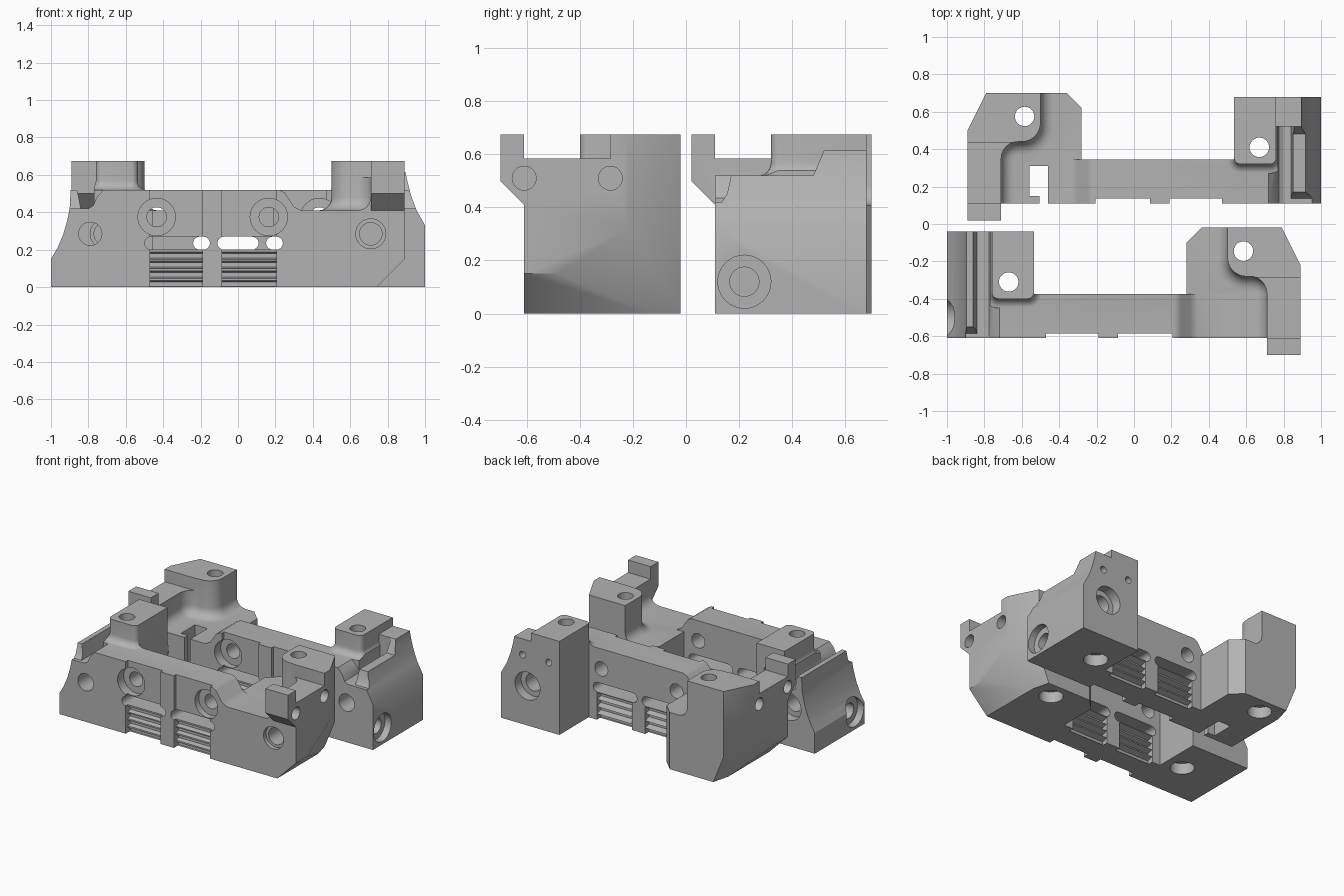
import bpy, bmesh
from math import sin, cos, pi, radians
from mathutils import Matrix, Vector

if "Cube" in bpy.data.objects:
    bpy.data.objects.remove(bpy.data.objects["Cube"])

steel = bpy.data.materials.new("plain_grey")
steel.use_nodes = True
grey = (0.45, 0.45, 0.45, 1)
steel.diffuse_color = grey
steel.node_tree.nodes["Principled BSDF"].inputs["Base Color"].default_value = grey


def to_object(bm, name="piece"):
    bmesh.ops.recalc_face_normals(bm, faces=bm.faces)
    me = bpy.data.meshes.new(name)
    bm.to_mesh(me)
    bm.free()
    ob = bpy.data.objects.new(name, me)
    bpy.context.scene.collection.objects.link(ob)
    return ob


def loft(rings):
    """Closed solid through rings that all have the same point count."""
    bm = bmesh.new()
    loops = [[bm.verts.new(p) for p in ring] for ring in rings]
    n = len(loops[0])
    for a, b in zip(loops, loops[1:]):
        for i in range(n):
            j = (i + 1) % n
            bm.faces.new((a[i], a[j], b[j], b[i]))
    bm.faces.new(loops[0])
    bm.faces.new(loops[-1])
    return to_object(bm)


def prism(outline, axis, lo, hi):
    place = {"x": lambda u, v, w: (w, u, v),
             "y": lambda u, v, w: (u, w, v),
             "z": lambda u, v, w: (u, v, w)}[axis]
    return loft([[place(u, v, w) for u, v in outline] for w in (lo, hi)])


def box(x0, x1, y0, y1, z0, z1):
    return prism([(x0, y0), (x1, y0), (x1, y1), (x0, y1)], "z", z0, z1)


def arc(u, v, r, start, end, n=8):
    return [(u + r * cos(radians(start + (end - start) * i / n)),
             v + r * sin(radians(start + (end - start) * i / n))) for i in range(n + 1)]


def cyl(axis, u, v, r, lo, hi):
    return prism(arc(u, v, r, 0, 360, 32)[:-1], axis, lo, hi)


def offset(outline, d):
    """Grow a counter-clockwise outline outward by d."""
    pts = [Vector(p) for p in outline]
    out = []
    for i, p in enumerate(pts):
        e, f = (p - pts[i - 1]).normalized(), (pts[(i + 1) % len(pts)] - p).normalized()
        n, m = Vector((e.y, -e.x)), Vector((f.y, -f.x))
        out.append(p + (n + m) * d / (1 + n.dot(m)))
    return out


def flared(outline, z0, floor, z1, r):
    """Upright wall with a rounded foot where it meets the floor."""
    levels = [(z0, r)]
    for i in range(7):
        a = i / 6 * pi / 2
        levels.append((floor + r * (1 - cos(a)), r * (1 - sin(a))))
    levels.append((z1, 0))
    return loft([[(p.x, p.y, z) for p in offset(outline, d)] for z, d in levels])


def boolean(a, b, op="DIFFERENCE"):
    mod = a.modifiers.new("cut", "BOOLEAN")
    mod.operation, mod.object, mod.solver = op, b, "EXACT"
    dg = bpy.context.evaluated_depsgraph_get()
    me = bpy.data.meshes.new_from_object(a.evaluated_get(dg))
    a.modifiers.clear()
    a.data = me
    bpy.data.objects.remove(b)
    return a


def slice_off(ob, point, normal):
    bm = bmesh.new()
    bm.from_mesh(ob.data)
    bmesh.ops.bisect_plane(bm, geom=bm.verts[:] + bm.edges[:] + bm.faces[:],
                           plane_co=point, plane_no=normal, clear_outer=True)
    bmesh.ops.holes_fill(bm, edges=bm.edges[:], sides=0)
    bmesh.ops.recalc_face_normals(bm, faces=bm.faces)
    bm.to_mesh(ob.data)
    bm.free()


def prong_block():
    # Faceted outer shape
    shape = [(0.28, -0.61), (0.89, -0.61), (0.89, -0.22), (0.79, -0.02), (0.36, -0.02), (0.28, -0.1)]
    envelope = prism(shape, "z", 0, 0.675)
    slice_off(envelope, (0.74, 0, 0), (1, 0, -1))
    slice_off(envelope, (0.89, -0.48, 0.15), (0.061, 0.016, -0.025))
    # Tower and arm rising from the low floor
    wall = [(0.71, -0.8), (1.1, -0.8), (1.1, 0.2), (0.5, 0.2)]
    wall += arc(0.6, -0.18, 0.1, 180, 270) + arc(0.62, -0.37, 0.09, 90, 0)
    solid = boolean(box(0.1, 1.2, -0.9, 0.3, -0.1, 0.41), flared(wall, 0.3, 0.41, 0.8, 0.07), "UNION")
    block = boolean(envelope, solid, "INTERSECT")
    boolean(block, box(0.6, 1, -0.7, -0.285, 0.585, 0.8))
    # Overhanging front post
    post = [(-0.7, 0.675), (-0.7, 0.5), (-0.61, 0.41), (-0.55, 0.41),
            (-0.55, 0.58), (-0.61, 0.58), (-0.61, 0.675)]
    boolean(block, prism(post, "x", 0.71, 0.89), "UNION")
    for y in (-0.61, -0.285):
        boolean(block, cyl("x", y, 0.51, 0.045, 0.82, 1))
    return block


def end_block(rear):
    # Sloped end with a raised rim
    if rear:
        top, slope = 0.615, [(-1, 0.33), (-0.955, 0.41), (-0.925, 0.49), (-0.907, 0.56)]
    else:
        top, slope = 0.52, [(-1, 0.15), (-0.965, 0.21), (-0.935, 0.28), (-0.912, 0.36), (-0.9, 0.42)]
    profile = [(-0.535, 0), (-1, 0)] + slope + [
        (-0.895, top), (-0.86, top), (-0.84, 0.42), (-0.8, 0.42), (-0.775, 0.435),
        (-0.755, 0.48), (-0.72, 0.52), (-0.535, 0.52)]
    block = prism(profile, "y", -0.61, -0.04)
    rim = [(-0.7, 0.42), (-0.585, 0.42), (-0.565, 0.45), (-0.55, 0.52), (-0.24, 0.52),
           (-0.2, 0.615), (-0.2, 0.8), (-0.7, 0.8)]
    boolean(block, prism(rim, "x", -1.1, -0.8))
    if rear:
        boolean(block, box(-0.896, -0.7, -0.2, -0.04, 0.3, 0.615), "UNION")
    # Tower
    wall = [(-0.535, 0.1), (-0.76, 0.1)] + arc(-0.725, -0.365, 0.035, 180, 270, 5)
    wall += arc(-0.57, -0.365, 0.035, 270, 360, 5)
    tower = flared(wall, 0.4, 0.519, 0.675, 0.05)
    limit = [(-0.77, -0.04), (-0.535, -0.04), (-0.535, -0.375), (-0.4, -0.375), (-0.4, -0.61), (-0.77, -0.61)]
    boolean(tower, prism(limit, "z", 0.3, 0.8), "INTERSECT")
    return boolean(block, tower, "UNION")


def bracket(name, rear):
    body = boolean(end_block(rear), prong_block(), "UNION")
    # Bridge between the blocks
    bridge = [(-0.7, 0), (0.45, 0), (0.45, 0.41), (0.34, 0.41), (0.3, 0.43), (0.25, 0.505), (0.22, 0.52), (-0.7, 0.52)]
    boolean(body, prism(bridge, "y", -0.61, -0.375), "UNION")
    cutters = []
    # Recessed panels, ribbed on both sides, with a slot above
    for x0, x1, s0, s1 in ((-0.47, -0.19, -0.5, -0.15), (-0.085, 0.205, -0.11, 0.24)):
        cutters.append(box(x0, x1, -0.7, -0.585, -0.1, 0.8))
        for z in (0.015, 0.067, 0.119, 0.168):
            for outer, inner in ((-0.62, -0.555), (-0.365, -0.42)):
                tooth = [(outer, z - 0.03), (inner, z - 0.012), (inner, z + 0.012), (outer, z + 0.03)]
                cutters.append(prism(tooth, "x", x0, x1))
        slot = arc(s0 + 0.035, 0.235, 0.035, 90, 270) + arc(s1 - 0.035, 0.235, 0.035, -90, 90)
        cutters.append(prism(slot, "y", -0.8, -0.2))
    # Counterbored bridge holes
    for x in (-0.435, 0.165):
        cutters += [cyl("y", x, 0.375, 0.1, -0.8, -0.54), cyl("y", x, 0.375, 0.052, -0.6, -0.2)]
    # Vertical bores with wider mouths below
    for x, y in ((-0.67, -0.31), (0.585, -0.145)):
        cutters += [cyl("z", x, y, 0.052, -0.1, 0.8), cyl("z", x, y, 0.08, -0.1, 0.08)]
    # Front, back and end holes
    cutters += [cyl("y", 0.71, 0.285, 0.08, -0.8, -0.58), cyl("y", 0.71, 0.285, 0.06, -0.6, -0.4),
                cyl("y", -0.79, 0.285, 0.062, -0.8, 0.1), cyl("y", -0.79, 0.285, 0.1, -0.11, 0.1),
                cyl("x", -0.5, 0.12, 0.1, -1.1, -0.95), cyl("x", -0.5, 0.12, 0.055, -1, -0.8)]
    for x in (-0.83, -0.62):
        cutters.append(cyl("y", x, 0.5, 0.024, -0.12, 0.1))
    # Open keyway
    if rear:
        cutters += [box(0.46, 0.56, -0.57, -0.41, -0.1, 0.8), box(0.46, 0.505, -0.8, -0.5, -0.1, 0.8)]
    for c in cutters:
        boolean(body, c)
    if rear:
        body.data.transform(Matrix.Translation((0, 0.72, 0)) @ Matrix.Diagonal((-1, 1, 1, 1)))
        body.data.flip_normals()
    body.name = name
    body.data.materials.clear()
    body.data.materials.append(steel)
    for p in body.data.polygons:
        p.material_index = 0
    bpy.ops.object.select_all(action="DESELECT")
    body.select_set(True)
    bpy.context.view_layer.objects.active = body
    bpy.ops.object.shade_smooth_by_angle(angle=radians(30))


bracket("front_bracket", False)
bracket("rear_bracket", True)
